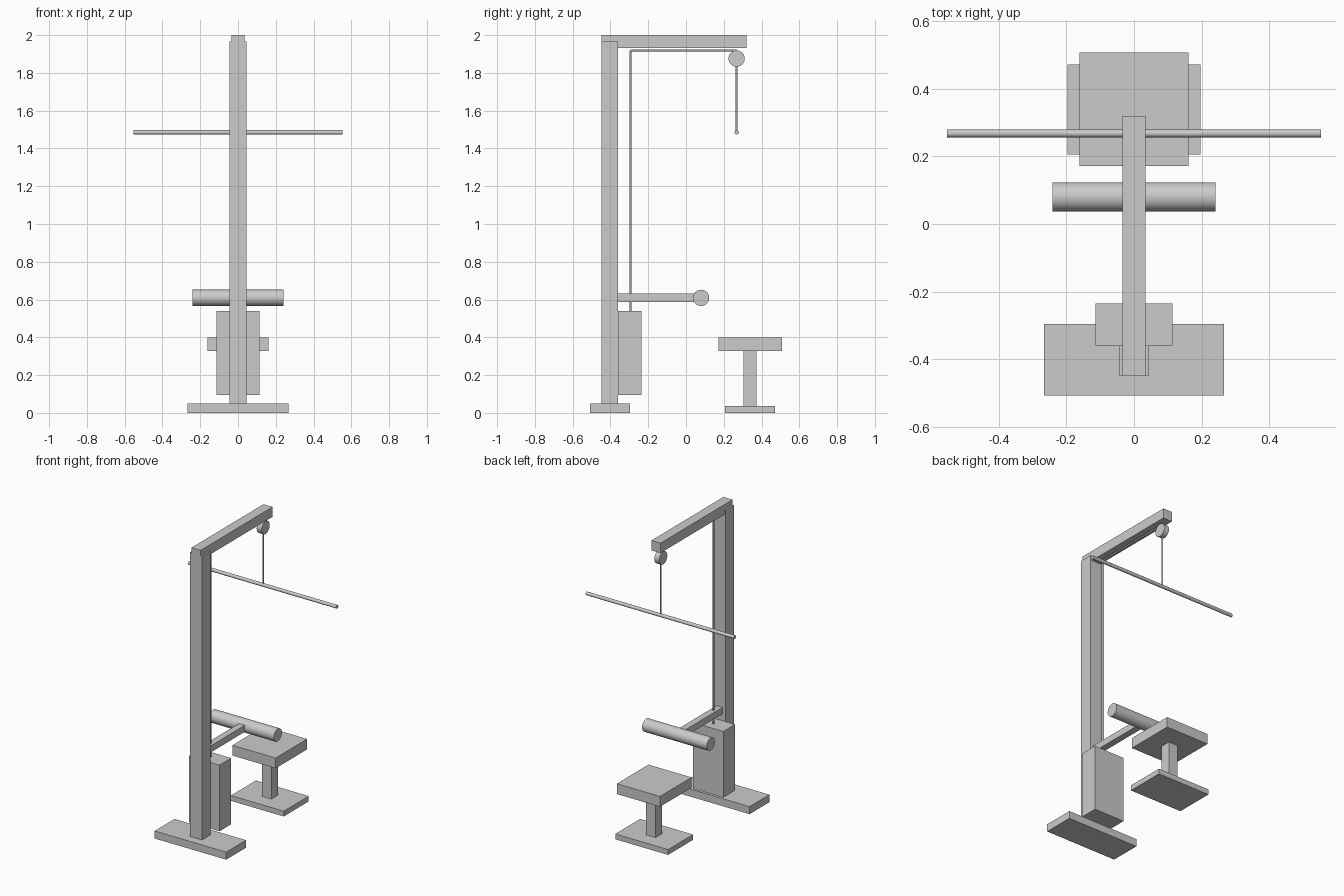
import bpy
from math import radians
from mathutils import Vector

cube = bpy.data.objects.get("Cube")
if cube:
    bpy.data.objects.remove(cube, do_unlink=True)

grey = bpy.data.materials.new("plain grey")
grey.use_nodes = True
colour = (0.6, 0.6, 0.6, 1)
grey.diffuse_color = colour
grey.node_tree.nodes["Principled BSDF"].inputs["Base Color"].default_value = colour


def box(name, half_width, y, z):
    """Block centred on x = 0 spanning the given y and z ranges."""
    bpy.ops.mesh.primitive_cube_add(size=1, location=(0, sum(y) / 2, sum(z) / 2))
    ob = bpy.context.object
    ob.name = name
    ob.scale = (2 * half_width, y[1] - y[0], z[1] - z[0])
    bpy.ops.object.transform_apply(location=False, rotation=False, scale=True)
    ob.data.materials.append(grey)


def rod(name, start, end, radius, sides=48):
    """Round bar between two points."""
    a, b = Vector(start), Vector(end)
    bpy.ops.mesh.primitive_cylinder_add(vertices=sides, radius=radius,
                                        depth=(b - a).length, location=(a + b) / 2)
    ob = bpy.context.object
    ob.name = name
    ob.rotation_euler = (b - a).to_track_quat('Z', 'Y').to_euler()
    ob.data.materials.append(grey)
    bpy.ops.object.shade_smooth_by_angle(angle=radians(30))


def cross_rod(name, half_length, y, z, radius):
    rod(name, (-half_length, y, z), (half_length, y, z), radius)


# Frame
box("base_plate", 0.267, (-0.507, -0.296), (0, 0.051))
box("upright_post", 0.045, (-0.448, -0.359), (0.051, 1.965))
box("top_beam", 0.034, (-0.448, 0.32), (1.933, 2.0))
box("weight_stack", 0.114, (-0.359, -0.235), (0.094, 0.54))

# Thigh restraint
box("restraint_arm", 0.0225, (-0.36, 0.08), (0.587, 0.631))
cross_rod("thigh_roller", 0.241, 0.08, 0.609, 0.043)

# Seat
box("seat_foot", 0.197, (0.206, 0.472), (0, 0.036))
box("seat_column", 0.035, (0.305, 0.374), (0.036, 0.328))
box("seat_pad", 0.161, (0.171, 0.507), (0.328, 0.398))

# Pulley, cable and pull bar
pulley_y, cable_y, cable_top = 0.268, -0.293, 1.919
cross_rod("pulley", 0.018, pulley_y, 1.876, 0.043)
rod("stack_cable", (0, cable_y, 0.54), (0, cable_y, cable_top), 0.0055, 16)
rod("beam_cable", (0, cable_y, cable_top), (0, pulley_y, cable_top), 0.0055, 16)
rod("bar_cable", (0, pulley_y, 1.485), (0, pulley_y, 1.84), 0.0055, 16)
cross_rod("pull_bar", 0.553, pulley_y, 1.485, 0.0115)
